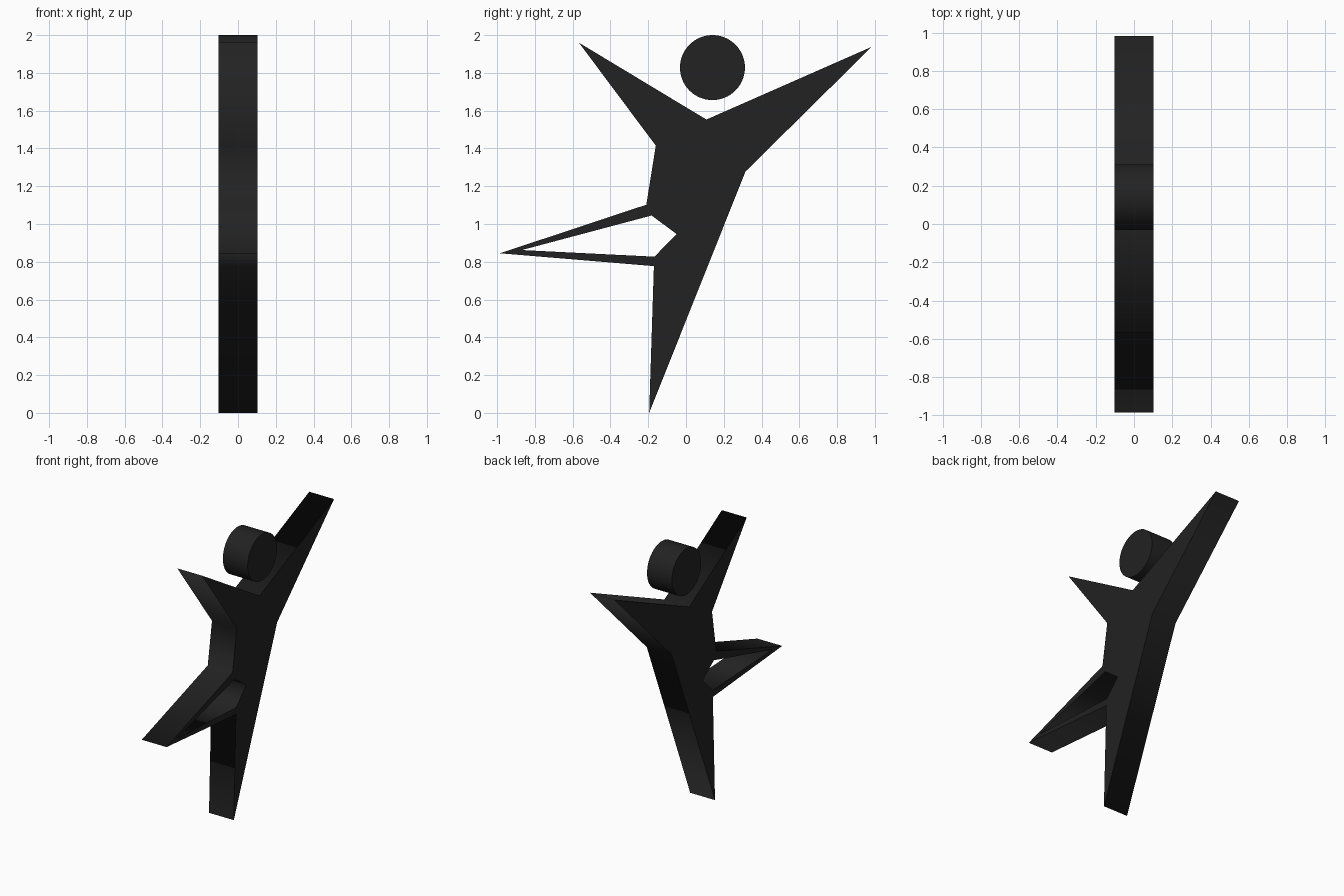
import bpy
from math import pi, radians

if "Cube" in bpy.data.objects:
    bpy.data.objects.remove(bpy.data.objects["Cube"])

HALF_DEPTH = 0.102

black = bpy.data.materials.new("black")
black.diffuse_color = (0.016, 0.016, 0.016, 1)
black.use_nodes = True
black.node_tree.nodes["Principled BSDF"].inputs["Base Color"].default_value = black.diffuse_color

# Silhouette in (y, z): arms, torso, standing leg and bent leg
outline = [(-0.195, 0.0), (0.315, 1.278), (0.983, 1.938), (0.108, 1.553),
           (-0.567, 1.96), (-0.16, 1.415), (-0.21, 1.102), (-0.985, 0.845),
           (-0.17, 0.777)]
# Opening inside the bent leg
leg_gap = [(-0.182, 1.045), (-0.05, 0.947), (-0.167, 0.827), (-0.87, 0.862)]

# Body: flat filled profile with a hole, extruded along x
curve = bpy.data.curves.new("body", 'CURVE')
curve.dimensions = '2D'
curve.fill_mode = 'BOTH'
curve.extrude = HALF_DEPTH
for points in (outline, leg_gap):
    spline = curve.splines.new('POLY')
    spline.points.add(len(points) - 1)
    for p, (y, z) in zip(spline.points, points):
        p.co = (y, z, 0, 1)
    spline.use_cyclic_u = True
body = bpy.data.objects.new("body", curve)
bpy.context.collection.objects.link(body)
body.rotation_euler = (pi / 2, 0, pi / 2)
bpy.context.view_layer.objects.active = body
body.select_set(True)
bpy.ops.object.convert(target='MESH')
bpy.context.object.name = "body"
bpy.context.object.data.materials.clear()
bpy.context.object.data.materials.append(black)
bpy.ops.object.select_all(action='DESELECT')

# Head: floating disc
bpy.ops.mesh.primitive_cylinder_add(vertices=64, radius=0.172, depth=2 * HALF_DEPTH,
                                    location=(0, 0.14, 1.828), rotation=(0, pi / 2, 0))
head = bpy.context.object
head.name = "head"
head.data.materials.append(black)
bpy.ops.object.shade_smooth_by_angle(angle=radians(30))
